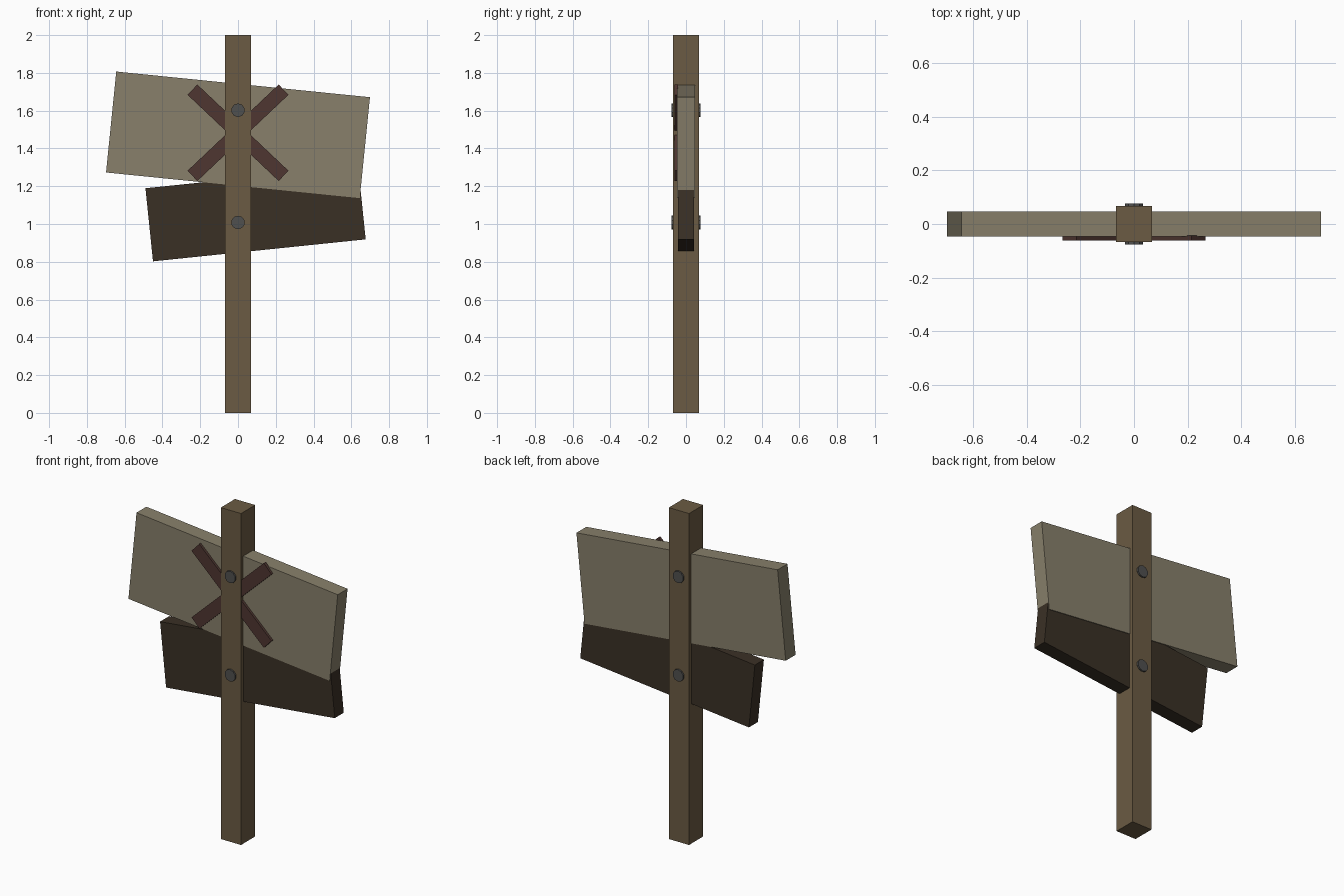
import bpy, bmesh
from math import radians, pi
from mathutils import Matrix

if "Cube" in bpy.data.objects:
    bpy.data.objects.remove(bpy.data.objects["Cube"])


def material(name, rgb):
    m = bpy.data.materials.new(name)
    lin = [((c / 255 + 0.055) / 1.055) ** 2.4 for c in rgb]
    m.diffuse_color = (*lin, 1)
    m.use_nodes = True
    m.node_tree.nodes["Principled BSDF"].inputs["Base Color"].default_value = m.diffuse_color
    return m


post_wood = material("post brown", (107, 91, 67))
pale_wood = material("weathered pale wood", (136, 128, 107))
dark_wood = material("dark wood", (58, 48, 37))
red_wood = material("red brown", (79, 54, 49))
iron = material("iron grey", (80, 80, 79))


def finish(bm, name, mat, loc, tilt=0):
    me = bpy.data.meshes.new(name)
    bm.to_mesh(me)
    bm.free()
    me.materials.append(mat)
    ob = bpy.data.objects.new(name, me)
    ob.location = loc
    ob.rotation_euler = (0, radians(tilt), 0)
    bpy.context.collection.objects.link(ob)


def box(name, mat, loc, size, tilt=0):
    bm = bmesh.new()
    bmesh.ops.create_cube(bm, size=1, matrix=Matrix.Diagonal((*size, 1)))
    finish(bm, name, mat, loc, tilt)


# Upright post
box("post", post_wood, (0, 0, 1), (0.135, 0.135, 2))

# Two crooked sign boards passing through the post
box("upper_board", pale_wood, (0, 0, 1.472), (1.35, 0.094, 0.537), 5.78)
box("lower_board", dark_wood, (0.093, 0, 1.054), (1.132, 0.086, 0.389), -5.9)

# Crossed slats on the front of the upper board
for side, tilt in (("left", 43.4), ("right", -43.4)):
    y = -0.053 if side == "left" else -0.0525
    box(side + "_cross_slat", red_wood, (0, y, 1.483), (0.664, 0.018, 0.075), tilt)

# Through bolts, showing at front and back
for name, z in (("upper_bolt", 1.602), ("lower_bolt", 1.008)):
    bm = bmesh.new()
    bmesh.ops.create_cone(bm, cap_ends=True, segments=10, radius1=0.036, radius2=0.036,
                          depth=0.154, matrix=Matrix.Rotation(pi / 2, 4, 'X'))
    finish(bm, name, iron, (0, 0, z))
